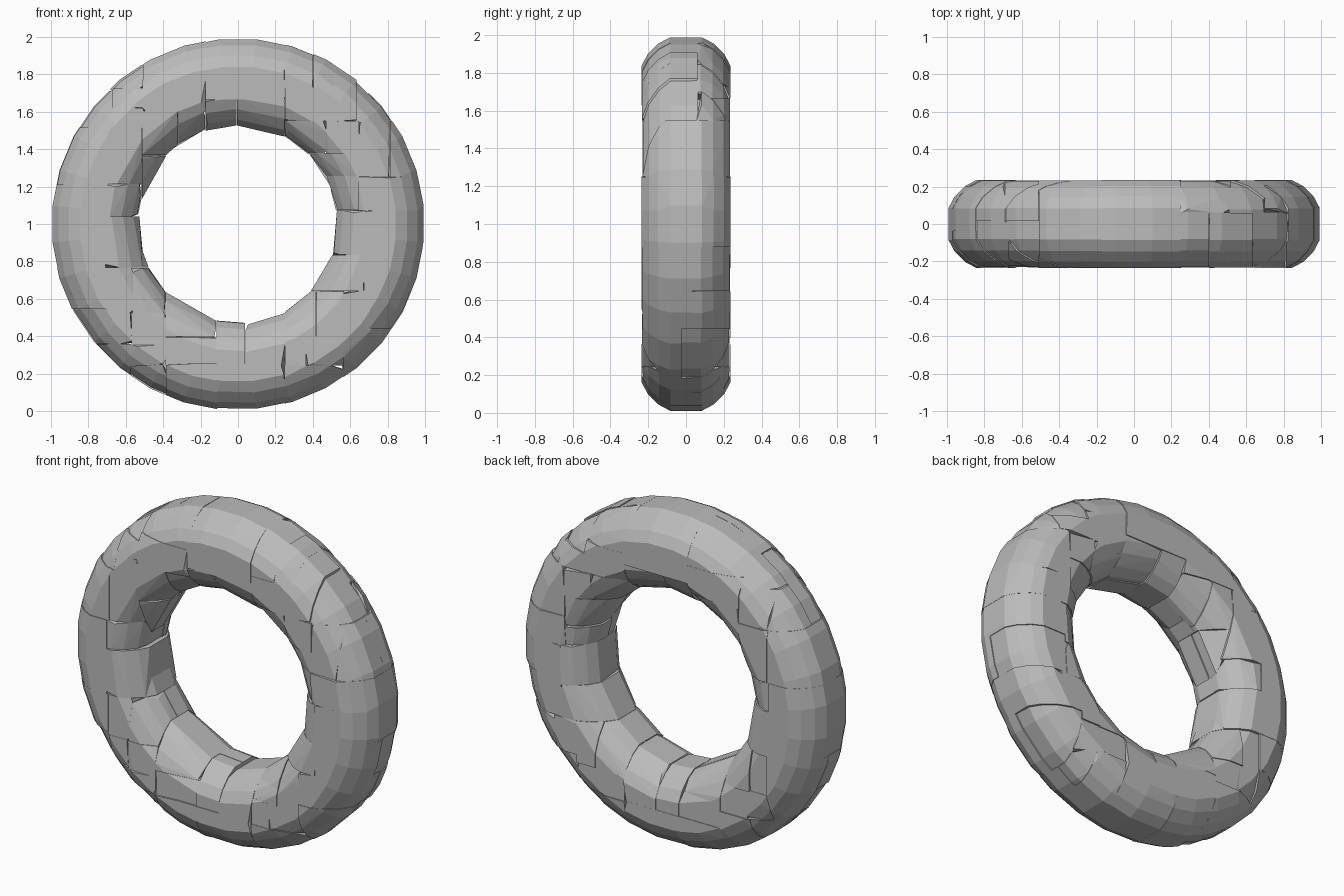
import bpy, bmesh, random
from math import cos, sin, pi, hypot, radians
from mathutils import Vector

random.seed(23)
MAJOR = 0.764                   # ring radius
CORNER, FLAT = 0.25, 0.236      # tube radius at its corners and at its flat sides
TOLERANCE = 0.03                # how far a stone may bridge over a hollow

if "Cube" in bpy.data.objects:
    bpy.data.objects.remove(bpy.data.objects["Cube"], do_unlink=True)

stone_grey = bpy.data.materials.new("stone grey")
stone_grey.use_nodes = True
colour = (0.5, 0.5, 0.5, 1)
stone_grey.diffuse_color = colour
stone_grey.node_tree.nodes["Principled BSDF"].inputs["Base Color"].default_value = colour


def add_shell(bm, scale, around=32):
    """Closed upright ring with a rounded square section."""
    angles = [radians(quarter + a) for quarter in (0, 90, 180, 270) for a in (20, 36, 54, 70)]
    section = [[max(-FLAT, min(FLAT, CORNER * f(b))) * scale for f in (cos, sin)] for b in angles]
    rows = []
    for i in range(around):
        a = 2 * pi * (i + 0.5) / around
        rows.append([bm.verts.new(((MAJOR + u) * cos(a), v, (MAJOR + u) * sin(a)))
                     for u, v in section])
    for i in range(around):
        for j in range(len(section)):
            p, q, k = rows[i], rows[(i + 1) % around], (j + 1) % len(section)
            bm.faces.new((p[j], p[k], q[k], q[j]))


def half(bm, axis, at, side):
    """Copy of the part lying on one side of an axis-aligned cut."""
    part = bm.copy()
    normal, point = Vector(), Vector()
    normal[axis] = side
    point[axis] = at
    bmesh.ops.bisect_plane(part, geom=part.verts[:] + part.edges[:] + part.faces[:],
                           plane_co=point, plane_no=normal, clear_inner=True)
    return part


def hull(bm, merge=0.0):
    """Convex hull of the vertices, optionally with close ones merged."""
    out = bmesh.new()
    for v in bm.verts:
        out.verts.new(v.co)
    if merge:
        bmesh.ops.remove_doubles(out, verts=out.verts[:], dist=merge)
    if len(out.verts) > 3:
        bmesh.ops.convex_hull(out, input=out.verts[:])
    for v in [v for v in out.verts if not v.link_faces]:
        out.verts.remove(v)
    bmesh.ops.recalc_face_normals(out, faces=out.faces[:])
    return out


def bulge(bm):
    """Largest distance of the hull's faces and edges outside the round tube."""
    h = hull(bm)
    points = [f.calc_center_median() for f in h.faces]
    points += [(e.verts[0].co + e.verts[1].co) / 2 for e in h.edges]
    h.free()
    return max((hypot(hypot(c.x, c.z) - MAJOR, c.y) - CORNER for c in points), default=0)


def bounds(bm):
    low = [min(v.co[k] for v in bm.verts) for k in range(3)]
    size = [max(v.co[k] for v in bm.verts) - low[k] for k in range(3)]
    return low, size


def split(bm, depth, stones):
    """Cut the ring into boxes: small on the diagonals, large in between."""
    if len(bm.verts) < 4:
        return
    low, size = bounds(bm)
    x, z = low[0] + size[0] / 2, low[2] + size[2] / 2
    diagonal = 2 * abs(x * z) / (x * x + z * z + 0.01)
    limit = (0.6 - 0.34 * diagonal) * random.uniform(0.8, 1.25)
    small = max(size) < 0.13 or (max(size) < limit and bulge(bm) < TOLERANCE)
    if depth > 3 and (depth > 11 or small):
        stones.append(bm)
        return
    weights = [size[0], size[1] * (0.75 if depth > 3 else 0), size[2]]
    axis = weights.index(max(weights))
    at = low[axis] + size[axis] * random.uniform(0.36, 0.64)
    for side in (-1, 1):
        split(half(bm, axis, at, side), depth + 1, stones)


# Nested shells, so that the stones reach into the ring
ring = bmesh.new()
for scale in (1, 0.6, 0.2):
    add_shell(ring, scale)
stones = []
split(ring, 0, stones)

# Faceted stones, some slightly sunken
for part in stones:
    block = hull(part, merge=random.uniform(0.01, 0.03))
    if len(block.faces) < 4:
        continue
    middle = sum((v.co for v in block.verts), Vector()) / len(block.verts)
    spoke = Vector((middle.x, 0, middle.z)).normalized() * MAJOR
    shift = (middle - spoke).normalized() * random.uniform(-0.014, 0)
    bmesh.ops.translate(block, verts=block.verts[:], vec=shift + Vector((0, 0, 1)))
    mesh = bpy.data.meshes.new("ring_stone")
    block.to_mesh(mesh)
    block.free()
    mesh.materials.append(stone_grey)
    bpy.context.collection.objects.link(bpy.data.objects.new("ring_stone", mesh))
